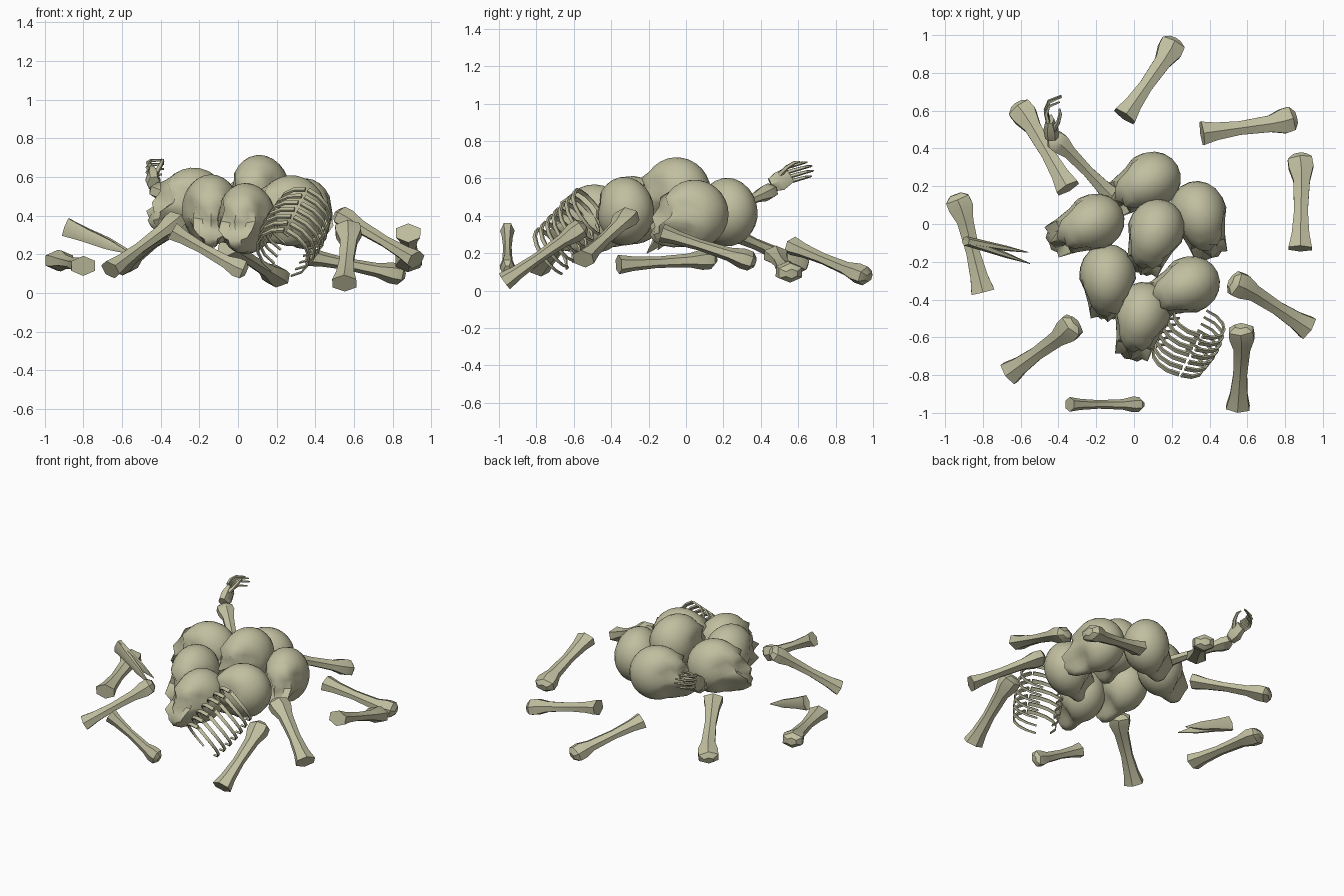
import bpy, bmesh, math
from mathutils import Vector, Matrix

if "Cube" in bpy.data.objects:
    bpy.data.objects.remove(bpy.data.objects["Cube"])

bone_mat = bpy.data.materials.new("aged_bone")
bone_mat.use_nodes = True
COLOR = (0.53, 0.52, 0.35, 1)
bone_mat.diffuse_color = COLOR
shader = bone_mat.node_tree.nodes["Principled BSDF"]
shader.inputs["Base Color"].default_value = COLOR
shader.inputs["Roughness"].default_value = 0.9


def finish(name, bm, angle=40):
    bmesh.ops.recalc_face_normals(bm, faces=bm.faces)
    mesh = bpy.data.meshes.new(name)
    bm.to_mesh(mesh)
    bm.free()
    mesh.materials.append(bone_mat)
    for p in mesh.polygons:
        p.use_smooth = True
    mesh.set_sharp_from_angle(angle=math.radians(angle))
    obj = bpy.data.objects.new(name, mesh)
    bpy.context.collection.objects.link(obj)


def tube(bm, path, widths, depths, side, sides=6):
    """Loft elliptical rings along a path; side is the wide direction."""
    path = [Vector(p) for p in path]
    rings = []
    for i, p in enumerate(path):
        t = (path[min(i + 1, len(path) - 1)] - path[max(i - 1, 0)]).normalized()
        u = (side - t * side.dot(t)).normalized()
        v = t.cross(u)
        ring = []
        for k in range(sides):
            a = math.tau * (k + 0.5) / sides
            ring.append(bm.verts.new(p + u * widths[i] * math.cos(a) + v * depths[i] * math.sin(a)))
        rings.append(ring)
    for a, b in zip(rings, rings[1:]):
        for k in range(sides):
            n = (k + 1) % sides
            bm.faces.new((a[k], a[n], b[n], b[k]))
    bm.faces.new(rings[0][::-1])
    bm.faces.new(rings[-1])


# Skull features: direction on the unit sphere, reach, push
FEATURES = {
    "muzzle": ((0, -0.75, -0.66), 0.8, (0, -0.07, -0.06)),
    "socket": ((0.38, -0.9, -0.2), 0.34, (0, 0.07, 0.01)),
    "brow": ((0.35, -0.93, 0.1), 0.35, (0.01, -0.025, 0)),
    "cheek": ((0.62, -0.7, -0.4), 0.4, (0.015, -0.04, -0.01)),
    "nose": ((0, -0.86, -0.5), 0.2, (0, 0.04, 0.01)),
    "temple": ((0.85, -0.5, 0), 0.45, (-0.025, 0, 0)),
    "jaw_hollow": ((0.65, -0.3, -0.7), 0.5, (-0.03, 0, 0.015)),
}


def skull(name, loc, facing, pitch):
    bm = bmesh.new()
    bmesh.ops.create_uvsphere(bm, u_segments=20, v_segments=14, radius=1)
    for v in bm.verts:
        unit = v.co.copy()
        mirror = -1 if unit.x < 0 else 1
        half = Vector((abs(unit.x), unit.y, unit.z))
        shift = Vector()
        for centre, reach, push in FEATURES.values():
            fall = max(0, 1 - (half - Vector(centre)).length / reach)
            shift += Vector(push) * fall * (2 - fall)
        if half.x < 0.01:
            shift.x = 0
        v.co = (unit.x * (0.15 + 0.012 * unit.y) + shift.x * mirror,
                unit.y * 0.185 + shift.y, unit.z * 0.183 + shift.z)
    yaw = math.atan2(facing[0], -facing[1])
    bm.transform(Matrix.Translation(loc) @ Matrix.Rotation(yaw, 4, "Z")
                 @ Matrix.Rotation(math.radians(pitch), 4, "X"))
    finish(name, bm, 50)


skull("skull_back", (0.07, 0.22, 0.42), (-0.9, -0.5), -20)
skull("skull_right", (-0.23, 0.0, 0.465), (-0.85, -0.4), -20)
skull("skull_left", (0.345, 0.045, 0.41), (0.3, -1), -15)
skull("skull_front_left", (0.275, -0.33, 0.425), (-0.9, -0.4), -20)
skull("skull_top", (0.11, -0.05, 0.53), (-0.35, -1), -10)
skull("skull_front_right", (-0.14, -0.29, 0.43), (0, -1), -5)
skull("skull_front", (0.04, -0.49, 0.385), (-0.25, -1), -15)


# Long bones: knobbed head, slim shaft, flared foot
STATIONS = (0, 0.05, 0.14, 0.28, 0.6, 0.85, 1)
WIDTHS = (0.036, 0.074, 0.076, 0.051, 0.042, 0.054, 0.072)
SHIFT = (0.015, 0.012, 0.004, 0, 0, 0, 0)


def long_bone(name, head, foot, scale=1, upright=False):
    head, foot = Vector(head), Vector(foot)
    axis = (foot - head).normalized()
    side = Vector((0, 0, 1)) if upright else axis.cross(Vector((0, 0, 1))).normalized()
    path = [head.lerp(foot, t) + side * s * scale for t, s in zip(STATIONS, SHIFT)]
    bm = bmesh.new()
    tube(bm, path, [w * scale for w in WIDTHS], [w * 0.72 * scale for w in WIDTHS], side)
    finish(name, bm)


BONES = (
    ((0.23, 0.97, 0.07), (-0.05, 0.57, 0.24)),
    ((0.86, 0.55, 0.09), (0.36, 0.48, 0.19)),
    ((0.89, 0.37, 0.15), (0.88, -0.13, 0.31)),
    ((0.52, -0.29, 0.41), (0.92, -0.55, 0.17)),
    ((0.58, -0.54, 0.35), (0.55, -0.97, 0.05)),
    ((-0.30, -0.53, 0.39), (-0.66, -0.79, 0.12)),
    ((-0.93, 0.16, 0.17), (-0.80, -0.36, 0.14)),
    ((-0.61, 0.64, 0.13), (-0.35, 0.19, 0.33)),
)
for i, (head, foot) in enumerate(BONES):
    long_bone(f"long_bone_{i + 1}", head, foot)
long_bone("upright_bone", (0.045, -0.955, 0.1), (-0.34, -0.955, 0.32), 0.75, True)
long_bone("forearm_bone", (-0.43, 0.47, 0.54), (-0.12, 0.15, 0.40), 0.8)

# Snapped bone with two splinters
bm = bmesh.new()
for tip in ((-0.56, -0.15, 0.22), (-0.55, -0.21, 0.20)):
    start, end = Vector((-0.89, -0.09, 0.34)), Vector(tip)
    tube(bm, [start.lerp(end, t) for t in (0, 0.3, 0.65, 1)],
         [0.055, 0.04, 0.03, 0.002], [0.026, 0.02, 0.014, 0.002], Vector((0, 0, 1)))
finish("splintered_bone", bm)

# Rib cage: pairs of tapering angular hoops along a tilted axis
top, bottom = Vector((0.345, -0.515, 0.42)), Vector((0.235, -0.72, 0.21))
axis = (bottom - top).normalized()
across = (Vector((1, 0, 0)) - axis * axis.x).normalized()
up = across.cross(axis)
if up.z < 0:
    up = -up
bm = bmesh.new()
RIBS, STEPS = 7, 6
for i in range(RIBS):
    t = i / (RIBS - 1)
    centre = top.lerp(bottom, t)
    wide = 0.125 + 0.04 * math.sin(math.pi * (0.15 + 0.7 * t))
    for s in (-1, 1):
        path = []
        for k in range(STEPS + 1):
            a = math.radians(3 + 155 * k / STEPS)
            path.append(centre + across * s * wide * math.sin(a) + up * 0.135 * math.cos(a)
                        + axis * 0.06 * (k / STEPS - 0.5))
        taper = [0.017 * (1 - 0.5 * k / STEPS) for k in range(STEPS + 1)]
        tube(bm, path, taper, [0.55 * w for w in taper], axis, 4)
finish("rib_cage", bm, 30)

# Hand: wrist and palm, four curled fingers, thumb
bm = bmesh.new()
tube(bm, [(-0.435, 0.455, 0.565), (-0.44, 0.5, 0.585), (-0.445, 0.555, 0.62)],
     [0.042, 0.06, 0.05], [0.036, 0.04, 0.022], Vector((0, -0.35, 0.93)))
for i in range(4):
    base = Vector((-0.455, 0.56 - 0.008 * i, 0.585 + 0.025 * i))
    reach = (0.9, 1.05, 1.05, 0.9)[i]
    steps = ((0, 0, 0), (-0.012, 0.05, 0.014), (0.005, 0.095, 0.026), (0.068, 0.122, 0.03))
    taper = [0.012, 0.011, 0.009, 0.005]
    tube(bm, [base + Vector(p) * reach for p in steps], taper, taper, Vector((0.1, -0.3, 1)), 5)
taper = [0.016, 0.012, 0.01, 0.005]
tube(bm, [(-0.425, 0.5, 0.62), (-0.40, 0.54, 0.66), (-0.39, 0.58, 0.685), (-0.395, 0.61, 0.69)],
     taper, taper, Vector((1, 0, 0.2)), 5)
finish("hand", bm)
